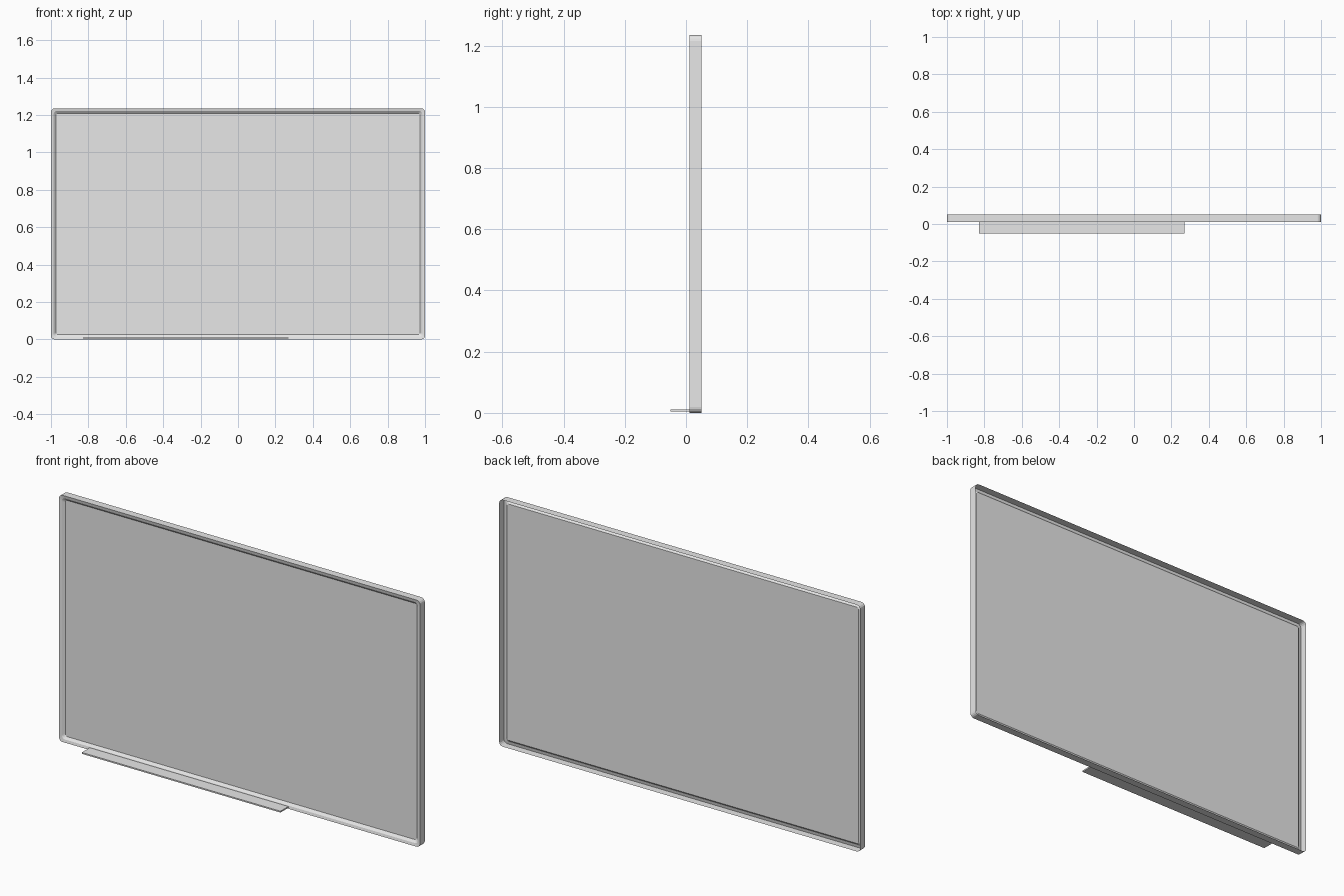
import bpy, bmesh, math
from mathutils import Vector

old = bpy.data.objects.get("Cube")
if old:
    bpy.data.objects.remove(old, do_unlink=True)

WIDTH, HEIGHT = 2.0, 1.235
BACK_Y, FRONT_Y, PANEL_Y = 0.05, 0.012, 0.025
BORDER = 0.026

# One plain light grey for every part
grey = bpy.data.materials.new("light_grey")
grey.use_nodes = True
colour = (0.8, 0.8, 0.8, 1)
grey.diffuse_color = colour
grey.node_tree.nodes["Principled BSDF"].inputs["Base Color"].default_value = colour


def add_object(name, bm):
    mesh = bpy.data.meshes.new(name)
    bm.to_mesh(mesh)
    bm.free()
    mesh.materials.append(grey)
    obj = bpy.data.objects.new(name, mesh)
    bpy.context.collection.objects.link(obj)
    return obj


def rounded_ring(bm, inset, y, radius, steps=4):
    """Rounded rectangle of vertices, counter-clockwise seen from the front."""
    hw, hh = WIDTH / 2 - inset - radius, HEIGHT / 2 - inset - radius
    ring = []
    for corner, (sx, sz) in enumerate([(1, 1), (-1, 1), (-1, -1), (1, -1)]):
        for i in range(steps + 1):
            a = math.pi / 2 * (corner + i / steps)
            ring.append(bm.verts.new((sx * hw + radius * math.cos(a), y,
                                      HEIGHT / 2 + sz * hh + radius * math.sin(a))))
    return ring


# Frame: open-backed shell with an outer wall and a sloping inner lip
bm = bmesh.new()
profile = [(0, BACK_Y, 0.02), (0, FRONT_Y, 0.02),
           (0.014, FRONT_Y + 0.003, 0.017), (BORDER, PANEL_Y, 0.012)]
rings = [rounded_ring(bm, *p) for p in profile]
for a, b in zip(rings, rings[1:]):
    for i in range(len(a)):
        j = (i + 1) % len(a)
        bm.faces.new((a[i], a[j], b[j], b[i]))
add_object("board_frame", bm)

# Writing panel: single sheet filling the frame
bm = bmesh.new()
bm.faces.new(rounded_ring(bm, BORDER, PANEL_Y, 0.012))
add_object("writing_panel", bm)

# Pen tray: thin shelf reaching forward from the bottom edge
bm = bmesh.new()
bmesh.ops.create_cube(bm, size=1)
bmesh.ops.scale(bm, vec=(1.1, 0.062, 0.007), verts=bm.verts)
bmesh.ops.translate(bm, vec=Vector((-0.28, -0.019, 0.008)), verts=bm.verts)
add_object("pen_tray", bm)
